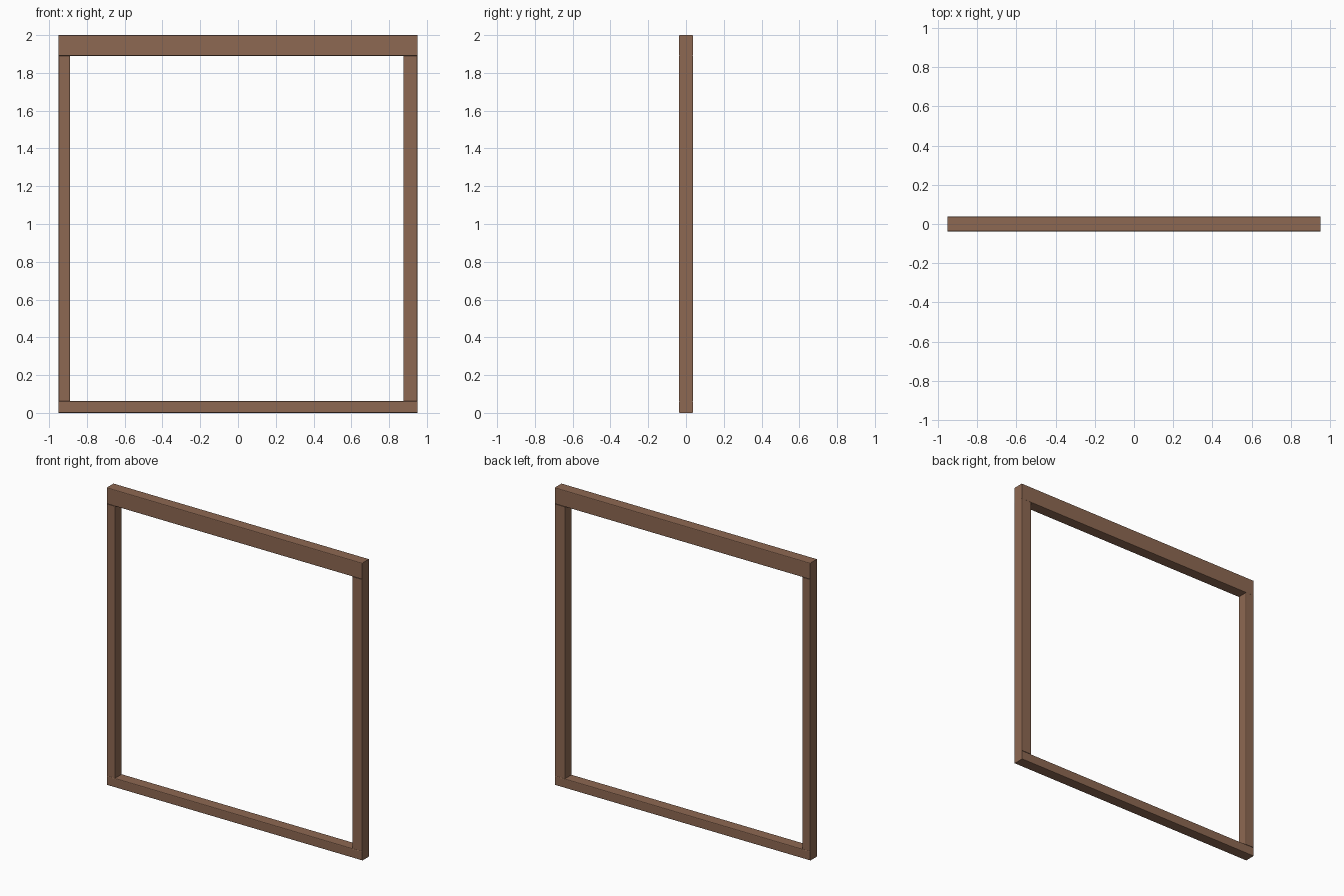
import bpy, bmesh

if "Cube" in bpy.data.objects:
    bpy.data.objects.remove(bpy.data.objects["Cube"])

wood = bpy.data.materials.new("brown_wood")
wood.diffuse_color = (0.27, 0.14, 0.085, 1)
wood.use_nodes = True
wood.node_tree.nodes["Principled BSDF"].inputs["Base Color"].default_value = wood.diffuse_color

D = 0.0375   # half depth of the frame


def beam(name, lo, hi, axis, bevel=0.005):
    """Box between two corners, with only the edges along `axis` softened."""
    bm = bmesh.new()
    bmesh.ops.create_cube(bm, size=1)
    for v in bm.verts:
        for i in range(3):
            v.co[i] = lo[i] if v.co[i] < 0 else hi[i]
    long_edges = [e for e in bm.edges
                  if abs(e.verts[0].co[axis] - e.verts[1].co[axis]) > 1e-6]
    bmesh.ops.bevel(bm, geom=long_edges, offset=bevel, segments=2,
                    profile=0.5, affect='EDGES')
    bmesh.ops.recalc_face_normals(bm, faces=bm.faces)
    mesh = bpy.data.meshes.new(name)
    bm.to_mesh(mesh)
    bm.free()
    mesh.materials.append(wood)
    ob = bpy.data.objects.new(name, mesh)
    bpy.context.collection.objects.link(ob)


# Horizontal rails span the full width
beam("top_rail", (-0.95, -D, 1.89), (0.95, D, 2.0), 0)
beam("bottom_rail", (-0.95, -D, 0.0), (0.95, D, 0.062), 0)
# Upright posts sit between the rails; the right one is wider
beam("left_post", (-0.95, -D, 0.062), (-0.889, D, 1.89), 2)
beam("right_post", (0.875, -D, 0.062), (0.95, D, 1.89), 2)
